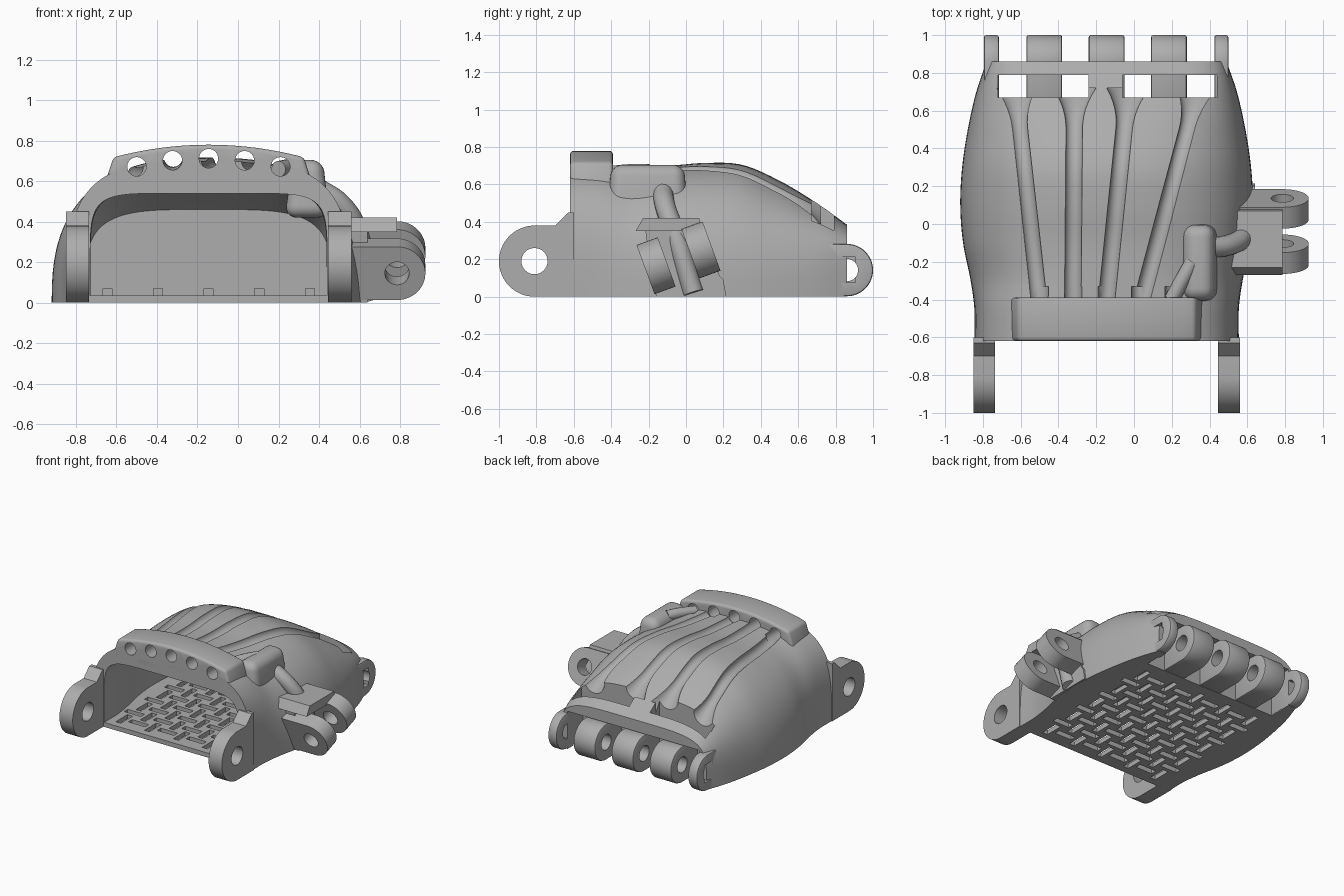
import bpy, bmesh, math
from mathutils import Matrix

if "Cube" in bpy.data.objects:
    bpy.data.objects.remove(bpy.data.objects["Cube"])

mat = bpy.data.materials.new("plain_grey")
mat.use_nodes = True
GREY = (0.42, 0.42, 0.42, 1)
mat.diffuse_color = GREY
mat.node_tree.nodes["Principled BSDF"].inputs["Base Color"].default_value = GREY
CX = -0.145  # centre line of the palm


def finish(name, bm):
    bmesh.ops.recalc_face_normals(bm, faces=bm.faces)
    me = bpy.data.meshes.new(name)
    bm.to_mesh(me)
    bm.free()
    ob = bpy.data.objects.new(name, me)
    bpy.context.collection.objects.link(ob)
    me.materials.append(mat)
    return ob


def loft(name, rings):
    bm = bmesh.new()
    loops = [[bm.verts.new(p) for p in ring] for ring in rings]
    for a, b in zip(loops, loops[1:]):
        for i in range(len(a)):
            j = (i + 1) % len(a)
            bm.faces.new((a[i], a[j], b[j], b[i]))
    bm.faces.new(loops[0])
    bm.faces.new(loops[-1])
    return finish(name, bm)


def prism(name, pts, axis, a, b):
    place = {"x": lambda p, d: (d, p[0], p[1]), "y": lambda p, d: (p[0], d, p[1])}[axis]
    return loft(name, [[place(p, d) for p in pts] for d in (a, b)])


def box(name, x0, x1, y0, y1, z0, z1):
    return prism(name, [(y0, z0), (y1, z0), (y1, z1), (y0, z1)], "x", x0, x1)


def arc(cx, cy, r, start, end, n=32):
    steps = [math.radians(start + (end - start) * i / n) for i in range(n + 1)]
    return [(cx + r * math.cos(t), cy + r * math.sin(t)) for t in steps]


def disc(cx, cy, r, n=32):
    return arc(cx, cy, r, 0, 360, n)[:-1]


def apply_mods(ob):
    dg = bpy.context.evaluated_depsgraph_get()
    me = bpy.data.meshes.new_from_object(ob.evaluated_get(dg))
    ob.modifiers.clear()
    ob.data = me


def cut(ob, *cutters):
    for c in cutters:
        m = ob.modifiers.new("cut", "BOOLEAN")
        m.operation, m.solver, m.object = "DIFFERENCE", "EXACT", c
    apply_mods(ob)
    for c in cutters:
        bpy.data.objects.remove(c)


def bevel(ob, width, segments=3):
    m = ob.modifiers.new("bevel", "BEVEL")
    m.width, m.segments, m.limit_method = width, segments, "ANGLE"
    apply_mods(ob)


# Palm stations: y, half width, height, roundness exponent
STATIONS = [(-.62, .70, .70, 3.5), (-.45, .70, .70, 3.3), (-.3, .72, .70, 2.8),
            (-.1, .76, .70, 2.7), (.1, .775, .715, 2.6), (.3, .765, .705, 2.6),
            (.5, .735, .62, 2.8), (.7, .69, .50, 3.5), (.86, .635, .385, 5)]


def station(y):
    S, last = STATIONS, len(STATIONS) - 1
    i = max(k for k in range(last) if S[k][0] <= y or k == 0)
    dy = S[i + 1][0] - S[i][0]
    t = (y - S[i][0]) / dy

    def slope(k, c):
        a, b = S[max(k - 1, 0)], S[min(k + 1, last)]
        return (b[c] - a[c]) / (b[0] - a[0])
    return [(2*t**3 - 3*t*t + 1) * S[i][c] + (3*t*t - 2*t**3) * S[i + 1][c]
            + dy * ((t**3 - 2*t*t + t) * slope(i, c) + (t**3 - t*t) * slope(i + 1, c))
            for c in (1, 2, 3)]


def arch(y, w, h, n, base, count=48):
    ring = []
    for i in range(count + 1):
        t = math.pi * i / count
        c, s = math.cos(t), max(math.sin(t), 0)
        ring.append((CX + math.copysign(abs(c) ** (2 / n), c) * w, y, base + (h - base) * s ** (2 / n)))
    return ring


def top_z(x, y):
    w, h, n = station(y)
    return h * (1 - min(abs((x - CX) / w), 1) ** n) ** (1 / n)


def tendon_holes():
    return [prism("hole", disc(CX + d, .712 - .32 * d * d, .047), "y", -.8, -.33)
            for d in (-.355, -.178, 0, .178, .355)]


# Palm shell and hollow
ys = [-.62 + 1.48 * i / 36 for i in range(37)]
palm = loft("palm_shell", [arch(y, *station(y), 0) for y in ys])
hollow = []
for y in [-.7] + [y for y in ys if y < .61]:
    w, h, n = station(max(y, -.62))
    k = min(max((y + .62) / .5, 0), 1)
    hollow.append(arch(y, w - .115, h - .16 + .04 * k, 7 - 3 * k, .035))
cutters = [loft("hollow", hollow)] + tendon_holes()

# Finger gaps under and through the rear bridge
cutters.append(box("finger_gap", -.715, .425, .67, 1.1, -.1, .295))
for x0, x1 in ((-.72, -.24), (-.06, .44)):
    slot = box("bridge_slot", x0, x1, .67, .79, -.1, 1)
    cutters.append(slot)

# Tendon grooves that flare toward the fingers
for xa, xb in ((-.5, -.63), (-.325, -.315), (-.15, -.03), (.03, .34)):
    rings = []
    for i in range(33):
        t = i / 32
        y = -.45 + 1.17 * t
        x = xa + (xb - xa) * t
        r = .045 + .07 * max(0, (t - .82) / .18) ** 2
        rings.append([(px, y, pz) for px, pz in disc(x, top_z(x, y) + .005, r, 20)])
    cutters.append(loft("groove", rings))

# Basket weave slots in the floor
bm = bmesh.new()
PITCH = .125
for i in range(-5, 6):
    for j in range(-4, 5):
        x, y = CX + i * PITCH, .01 + j * PITCH
        if abs(i * PITCH) > station(y)[0] - .19:
            continue
        size = (.145, .045, .2) if (i + j) % 2 else (.045, .145, .2)
        bmesh.ops.create_cube(bm, size=1, matrix=Matrix.Translation((x, y, -.03)) @ Matrix.Diagonal((*size, 1)))
cutters.append(finish("weave", bm))
cut(palm, *cutters)
parts = [palm]

# Arched header bar with tendon holes
top = [(x, .78 - .28 * (x - CX) ** 2) for x in [CX + .47 * (1 - i / 8) for i in range(17)]]
header = prism("header_bar", [(-.66, .58), (-.6, .55), (.31, .55), (.37, .58)] + top, "y", -.62, -.39)
bevel(header, .02)
cut(header, *tendon_holes())
parts.append(header)

# Wrist hinge ears
for side, x0 in (("right", -.85), ("left", .445)):
    pts = arc(-.81, .19, .19, 90, 270) + [(-.6, 0), (-.6, .45), (-.63, .45), (-.7, .38)]
    ear = prism(side + "_wrist_ear", pts, "x", x0, x0 + .115)
    cut(ear, prism("hole", disc(-.81, .19, .07), "x", -2, 2))
    parts.append(ear)

# Knuckle lugs, square recess on the outer side of the outer pair
for k, (x0, x1) in enumerate(((-.795, -.715), (-.57, -.38), (-.24, -.05), (.09, .28), (.425, .5))):
    lug = prism("knuckle_lug_%d" % (k + 1), arc(.86, .142, .14, -90, 90) + [(.63, .282), (.63, .002)], "x", x0, x1)
    bevel(lug, .012, 2)
    cut(lug, prism("hole", disc(.86, .142, .06), "x", -2, 2))
    if k in (0, 4):
        recess = (-2, -.755) if k == 0 else (.462, 2)
        cut(lug, box("recess", *recess, .81, .905, .075, .212))
    parts.append(lug)

# Thumb mount: wedge block, top slab and two tilted hinge lugs
block = prism("thumb_block", [(-.16, .002), (.215, .002), (.2, .09), (.18, .11), (.07, .4), (-.22, .38), (-.21, .3)],
              "x", .5, .64)
slab = prism("thumb_slab", [(-.27, .35), (.09, .35), (.07, .42), (-.23, .42)], "x", .5, .785)
parts += [block, slab]
tilt = Matrix.Rotation(math.radians(20), 4, "X")
for name, y, z in (("front", -.16, .165), ("rear", .08, .25)):
    pts = arc(.785, 0, .14, -90, 90) + [(.56, .14), (.56, -.14)]
    lug = prism(name + "_thumb_lug", pts, "y", -.06, .06)
    cut(lug, prism("hole", disc(.785, 0, .06), "y", -1, 1))
    lug.data.transform(Matrix.Translation((0, y, z)) @ tilt)
    parts.append(lug)

# Raised pad guiding the thumb tendon
pad = box("thumb_pad", .23, .45, -.42, .01, .42, .705)
for v in pad.data.vertices:
    if v.co.z > .6:
        v.co.x += -.03 if v.co.x > .3 else .04
        v.co.y += -.02 if v.co.y > -.2 else .02
bevel(pad, .06, 6)
parts.append(pad)


def tube(name, pts, r):
    cu = bpy.data.curves.new(name, "CURVE")
    cu.dimensions = "3D"
    cu.bevel_depth, cu.bevel_resolution, cu.use_fill_caps = r, 5, True
    sp = cu.splines.new("BEZIER")
    sp.bezier_points.add(len(pts) - 1)
    for bp, p in zip(sp.bezier_points, pts):
        bp.co = p
        bp.handle_left_type = bp.handle_right_type = "AUTO"
    ob = bpy.data.objects.new(name, cu)
    bpy.context.collection.objects.link(ob)
    cu.materials.append(mat)
    me = bpy.data.meshes.new_from_object(ob.evaluated_get(bpy.context.evaluated_depsgraph_get()))
    bpy.data.objects.remove(ob)
    ob = bpy.data.objects.new(name, me)
    bpy.context.collection.objects.link(ob)
    return ob


parts.append(tube("thumb_tendon_tube", [(.38, -.125, .57), (.51, -.11, .48), (.59, -.06, .34), (.63, .04, .02)], .055))
parts.append(tube("thumb_tendon_ridge", [(.2, -.4, .66), (.26, -.29, .67), (.31, -.2, .67)], .04))

for ob in parts:
    bpy.ops.object.select_all(action="DESELECT")
    ob.select_set(True)
    bpy.context.view_layer.objects.active = ob
    bpy.ops.object.shade_smooth_by_angle(angle=math.radians(32))
